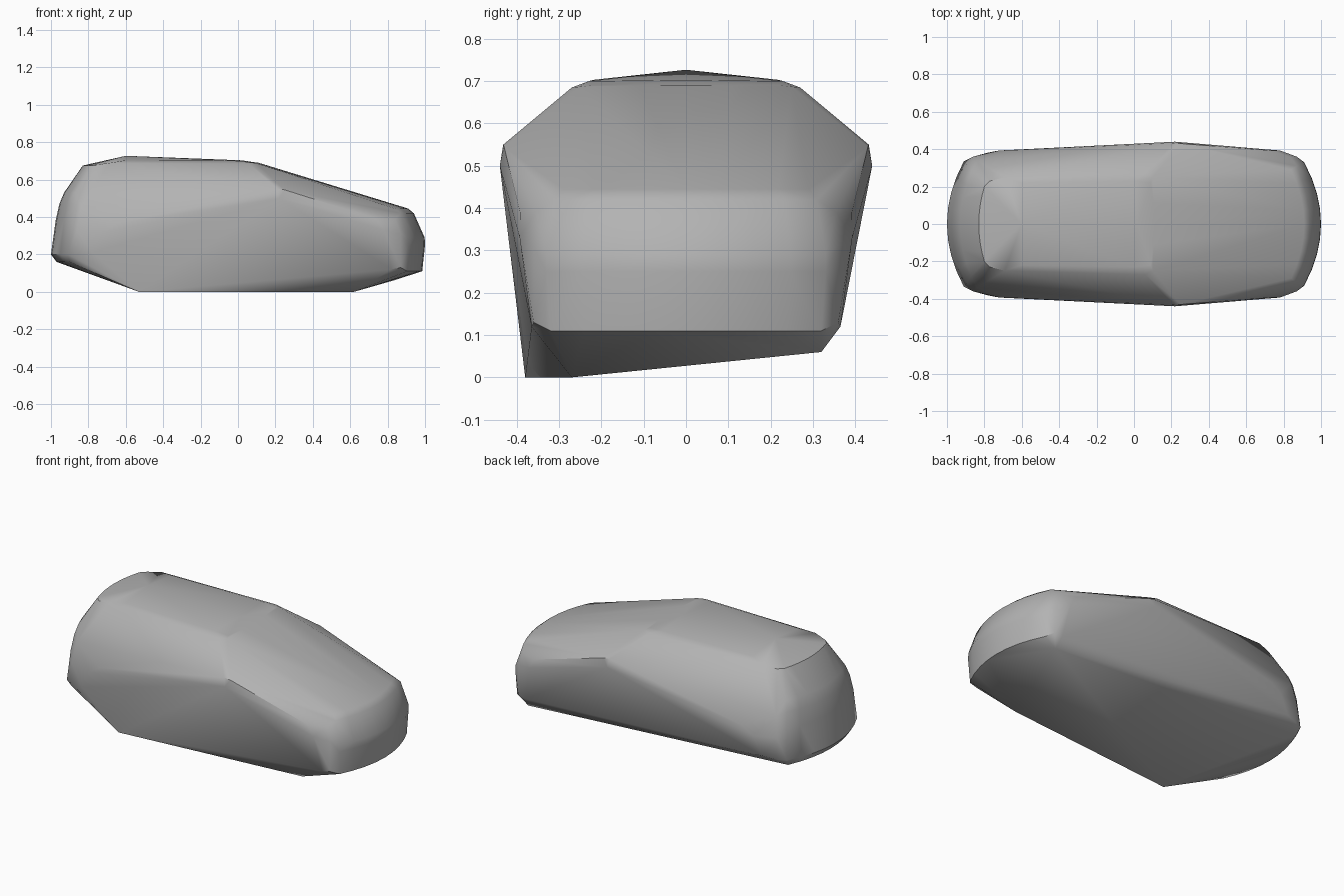
import bpy
import bmesh
import math

cube = bpy.data.objects.get("Cube")
if cube:
    bpy.data.objects.remove(cube, do_unlink=True)


def bow(x, z, drop, half, steps=4):
    """Bowed row across one end of the body, from side to side."""
    rows = range(-steps, steps + 1)
    return [(x - drop * (i / steps) ** 2, half * i / steps, z) for i in rows]


def pair(x, y, z):
    """The same point on both sides."""
    return [(x, y, z), (x, -y, z)]


points = []

# Nose: bumper rows from the lower lip up to the bonnet edge
points += bow(0.985, 0.11, 0.08, 0.32)
points += bow(1.0, 0.25, 0.09, 0.33)
points += bow(0.998, 0.29, 0.09, 0.33)
points += bow(0.94, 0.42, 0.07, 0.31)
points += bow(0.91, 0.445, 0.07, 0.29)

# Tail: bumper rows from the lower lip up to the roof edge
points += bow(-0.97, 0.16, -0.07, 0.31)
points += bow(-1.0, 0.20, -0.09, 0.335)
points += bow(-0.975, 0.38, -0.08, 0.32)
points += bow(-0.955, 0.47, -0.07, 0.30)
points += bow(-0.93, 0.53, -0.06, 0.28)
points += bow(-0.83, 0.675, -0.03, 0.20)

# Rounded corners of the nose and the tail
for x, y, z in [(0.87, 0.36, 0.13), (0.87, 0.36, 0.31), (0.84, 0.355, 0.39),
                (0.78, 0.393, 0.33), (0.74, 0.392, 0.39), (0.82, 0.365, 0.12),
                (-0.86, 0.36, 0.20), (-0.78, 0.382, 0.21), (-0.72, 0.393, 0.32),
                (-0.65, 0.395, 0.365), (-0.86, 0.36, 0.33), (-0.84, 0.34, 0.45)]:
    points += pair(x, y, z)

# Mirrors: widest part of the body
points += pair(0.22, 0.44, 0.50) + pair(0.21, 0.432, 0.55) + pair(0.25, 0.43, 0.545)

# Roof rails, windscreen head and roof peak
for x, y, z in [(0.10, 0.25, 0.687), (0.06, 0.27, 0.685), (0.0, 0.23, 0.70),
                (-0.69, 0.25, 0.688), (-0.60, 0.22, 0.703), (-0.77, 0.23, 0.675)]:
    points += pair(x, y, z)
points += bow(0.11, 0.69, 0.02, 0.22, 2)
points += [(-0.60, 0.0, 0.727), (0.02, 0.0, 0.703)]

# Wheel contact points: the body is tilted, so only one side reaches the ground
points += [(-0.53, -0.38, 0.0), (0.62, -0.27, 0.0), (0.83, 0.32, 0.06)]

# Wrap everything in one tight shell
bm = bmesh.new()
for p in points:
    bm.verts.new(p)
result = bmesh.ops.convex_hull(bm, input=bm.verts[:])
loose = {g for g in result["geom_interior"] + result["geom_unused"]
         if isinstance(g, bmesh.types.BMVert) and g.is_valid}
bmesh.ops.delete(bm, geom=list(loose), context="VERTS")
bmesh.ops.dissolve_limit(bm, angle_limit=math.radians(1), verts=bm.verts[:], edges=bm.edges[:])
bmesh.ops.recalc_face_normals(bm, faces=bm.faces[:])
mesh = bpy.data.meshes.new("car_shell")
bm.to_mesh(mesh)
bm.free()

shell = bpy.data.objects.new("car_shell", mesh)
bpy.context.collection.objects.link(shell)

# Plain grey finish
grey = bpy.data.materials.new("plain_grey")
grey.use_nodes = True
colour = (0.45, 0.45, 0.45, 1.0)
grey.diffuse_color = colour
grey.node_tree.nodes["Principled BSDF"].inputs["Base Color"].default_value = colour
mesh.materials.append(grey)

# Smooth shading with sharp lower edges
bpy.ops.object.select_all(action="DESELECT")
shell.select_set(True)
bpy.context.view_layer.objects.active = shell
bpy.ops.object.shade_smooth_by_angle(angle=math.radians(35))
